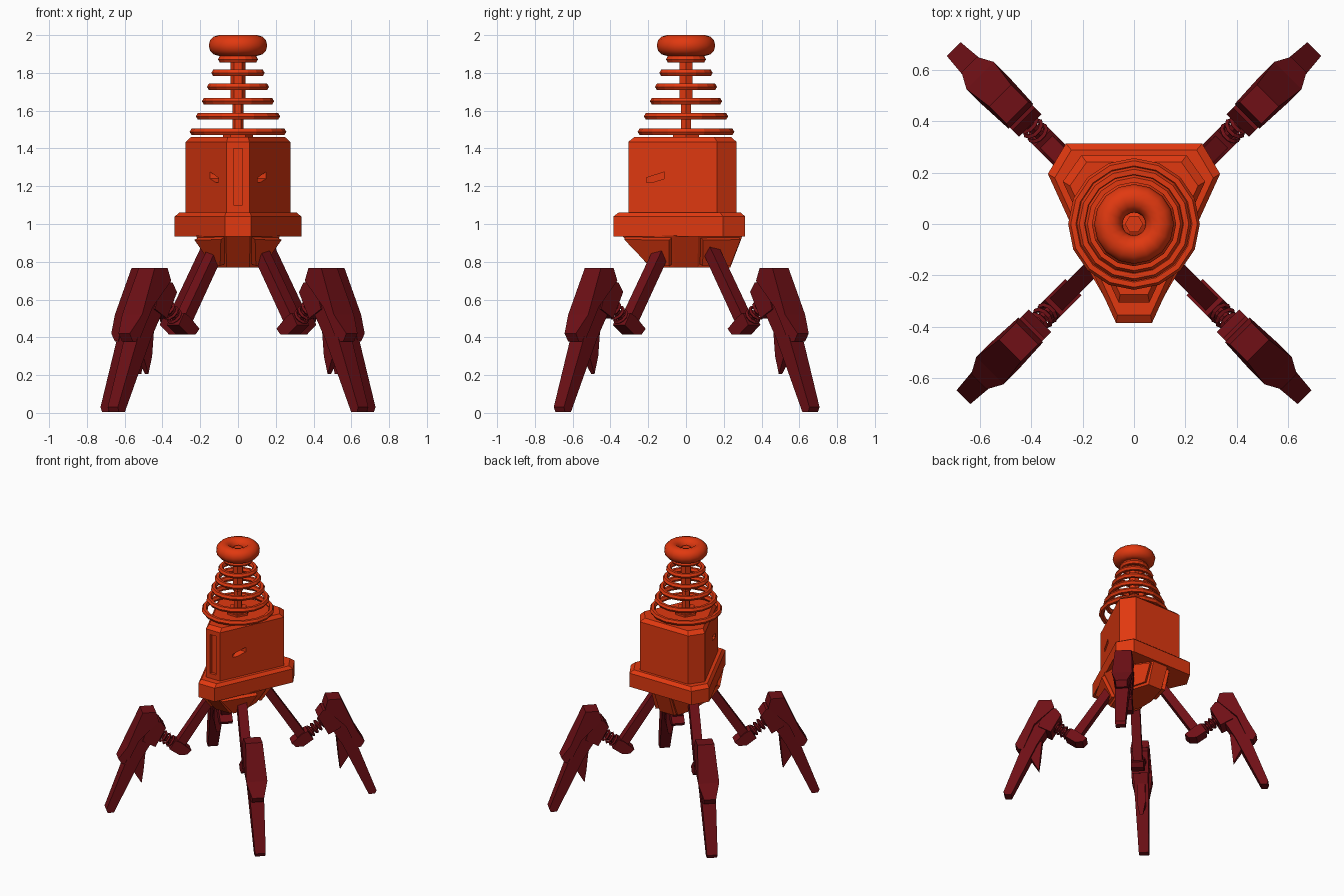
import bpy, bmesh, math
from mathutils import Matrix, Vector

if "Cube" in bpy.data.objects:
    bpy.data.objects.remove(bpy.data.objects["Cube"])


def material(name, rgb):
    m = bpy.data.materials.new(name)
    m.diffuse_color = (*rgb, 1)
    m.use_nodes = True
    m.node_tree.nodes["Principled BSDF"].inputs["Base Color"].default_value = m.diffuse_color
    return m


ORANGE = material("orange_paint", (0.75, 0.04, 0.005))
RED = material("dark_red_paint", (0.16, 0.005, 0.008))


def to_mesh(bm, name, mat):
    bmesh.ops.recalc_face_normals(bm, faces=bm.faces)
    me = bpy.data.meshes.new(name)
    bm.to_mesh(me)
    bm.free()
    me.materials.append(mat)
    return me


def place(me, name, matrix=None):
    ob = bpy.data.objects.new(name, me)
    bpy.context.collection.objects.link(ob)
    if matrix:
        ob.matrix_world = matrix
    return ob


def loft(bm, loops):
    """Skin a stack of equal-length closed loops and cap both ends."""
    rows = [[bm.verts.new(p) for p in loop] for loop in loops]
    n = len(rows[0])
    for a, b in zip(rows, rows[1:]):
        for i in range(n):
            bm.faces.new((a[i], a[(i + 1) % n], b[(i + 1) % n], b[i]))
    bm.faces.new(rows[0][::-1])
    bm.faces.new(rows[-1])


def prism(bm, profile, half):
    """Extrude an (x, z) profile sideways; half is one width or one per point."""
    if not isinstance(half, (list, tuple)):
        half = [half] * len(profile)
    loft(bm, [[(x, s * h, z) for (x, z), h in zip(profile, half)] for s in (-1, 1)])


def ring(bm, matrix, major, minor, n=16, m=6):
    rows = [[bm.verts.new(matrix @ Vector((
        (major + minor * math.cos(b)) * math.cos(a),
        (major + minor * math.cos(b)) * math.sin(a), minor * math.sin(b))))
        for b in (math.tau * j / m for j in range(m))]
        for a in (math.tau * i / n for i in range(n))]
    for i in range(n):
        for j in range(m):
            c, d, k = rows[i], rows[(i + 1) % n], (j + 1) % m
            bm.faces.new((c[j], d[j], d[k], c[k]))


def mirrored(right, z):
    """Right-half outline (back to front) mirrored into a closed loop."""
    return [(x, y, z) for x, y in right] + [(-x, y, z) for x, y in right[::-1]]


# Triangular base plate with a chamfered rim
plate = [(0.265, 0.313), (0.335, 0.195), (0.07, -0.385)]
bm = bmesh.new()
loft(bm, [mirrored(plate, 0.935), mirrored(plate, 1.04),
          mirrored([(x * 0.92, y * 0.92) for x, y in plate], 1.062)])
place(to_mesh(bm, "base_plate", ORANGE), "base_plate")

# Main body with chamfered top
body = [(0.205, 0.267), (0.277, 0.165), (0.06, -0.305)]
bm = bmesh.new()
loft(bm, [mirrored(body, 1.05), mirrored(body, 1.435),
          mirrored([(x * 0.9, y * 0.9) for x, y in body], 1.46)])
body_ob = place(to_mesh(bm, "body", ORANGE), "body")

# Front slot and slanted side slits cut into the body
cuts = bmesh.new()
loft(cuts, [[(-0.025, y, 1.1), (0.025, y, 1.1), (0.025, y, 1.4), (-0.025, y, 1.4)]
            for y in (-0.4, -0.285)])
slit = [(-0.21, 1.22), (-0.21, 1.245), (-0.115, 1.275), (-0.115, 1.24), (-0.18, 1.22)]
for s in (-1, 1):
    loft(cuts, [[(s * x, y, z) for y, z in slit] for x in (0.085, 0.3)])
cutter = place(to_mesh(cuts, "slot_cutter", ORANGE), "slot_cutter")
cutter.hide_render = True
mod = body_ob.modifiers.new("slots", "BOOLEAN")
mod.operation, mod.solver, mod.object = "DIFFERENCE", "EXACT", cutter
bpy.context.view_layer.objects.active = body_ob
bpy.ops.object.modifier_apply(modifier=mod.name)
bpy.data.objects.remove(cutter)

# Eight-sided hip below the plate, recessed panels on its diagonal faces
bm = bmesh.new()
loft(bm, [mirrored([(0.06, 0.235), (0.115, 0.06), (0.115, -0.06), (0.06, -0.19)], 0.77),
          mirrored([(0.065, 0.30), (0.225, 0.065), (0.225, -0.065), (0.065, -0.34)], 0.94)])
bm.normal_update()
diagonal = [f for f in bm.faces if abs(f.normal.x) > 0.2 and abs(f.normal.y) > 0.2]
bmesh.ops.inset_individual(bm, faces=diagonal, thickness=0.022, depth=0)
bmesh.ops.inset_individual(bm, faces=diagonal, thickness=0.004, depth=-0.025)
place(to_mesh(bm, "hip", ORANGE), "hip")

# Stepped hexagonal mast
bm = bmesh.new()
steps = [(0.08, 1.45), (0.08, 1.475), (0.065, 1.475), (0.065, 1.505), (0.03, 1.505),
         (0.03, 1.64), (0.04, 1.64), (0.04, 1.86), (0.055, 1.87), (0.055, 1.92),
         (0.035, 1.93), (0.035, 1.965)]
loft(bm, [[(r * math.cos(i * math.pi / 3), r * math.sin(i * math.pi / 3), z)
           for i in range(6)] for r, z in steps])
place(to_mesh(bm, "mast", ORANGE), "mast")

# Tapering coil rings around the mast
for i, (r, z) in enumerate([(0.255, 1.488), (0.222, 1.57), (0.19, 1.65),
                            (0.163, 1.726), (0.14, 1.80), (0.105, 1.872)]):
    bm = bmesh.new()
    ring(bm, Matrix.Translation((0, 0, z)), r - 0.019, 0.02)
    place(to_mesh(bm, "coil_ring", ORANGE), f"coil_ring_{i + 1}")

# Rounded ring on top
bm = bmesh.new()
ring(bm, Matrix.Translation((0, 0, 1.945)), 0.1, 0.055, 16, 12)
for f in bm.faces:
    f.smooth = True
place(to_mesh(bm, "top_knob", ORANGE), "top_knob")

# Leg parts, drawn once along +x and shared by all four legs
leg = {}


def leg_part(name, *prisms):
    b = bmesh.new()
    for profile, half in prisms:
        prism(b, profile, half)
    leg[name] = to_mesh(b, name, RED)


leg_part("upper_strut",
         ([(0.13, 0.87), (0.155, 0.893), (0.195, 0.88), (0.455, 0.49), (0.40, 0.455)], 0.034))
leg_part("knee_block",
         ([(0.34, 0.445), (0.37, 0.415), (0.425, 0.415), (0.495, 0.465),
           (0.455, 0.53), (0.415, 0.51)], 0.045))
leg_part("shin",
         ([(0.58, 0.70), (0.66, 0.74), (0.81, 0.39), (0.945, 0.03), (0.935, 0.005),
           (0.89, 0.005), (0.705, 0.40), (0.61, 0.56)],
          [0.055, 0.055, 0.05, 0.038, 0.036, 0.036, 0.05, 0.055]))
leg_part("shin_housing",
         ([(0.525, 0.64), (0.56, 0.69), (0.64, 0.70), (0.69, 0.55), (0.60, 0.50)], 0.062))
leg_part("shin_armor",
         ([(0.575, 0.70), (0.595, 0.768), (0.69, 0.768), (0.80, 0.52), (0.86, 0.42),
           (0.835, 0.378), (0.80, 0.378), (0.72, 0.56)],
          [0.068, 0.06, 0.06, 0.075, 0.042, 0.04, 0.05, 0.075]))
leg_part("shin_spur",
         ([(0.665, 0.45), (0.73, 0.40), (0.75, 0.31), (0.69, 0.205), (0.68, 0.30)],
          [0.03, 0.03, 0.03, 0.012, 0.03]))

# Small spring and rod between knee block and shin
a, b = Vector((0.45, 0, 0.485)), Vector((0.58, 0, 0.585))
turn = (b - a).to_track_quat("Z", "Y").to_matrix().to_4x4()
bm = bmesh.new()
for i in range(4):
    ring(bm, Matrix.Translation(a.lerp(b, 0.25 + 0.2 * i)) @ turn, 0.038, 0.01, 10, 4)
bmesh.ops.create_cone(bm, cap_ends=True, segments=6, radius1=0.022, radius2=0.022,
                      depth=(b - a).length, matrix=Matrix.Translation((a + b) / 2) @ turn)
leg["knee_spring"] = to_mesh(bm, "knee_spring", RED)

# Place the four diagonal legs
for side, sx, deg in (("right", 1, 45), ("left", -1, 135)):
    for end, ang, ox, oy in (("back", deg, 0.033, 0.012), ("front", -deg, -0.005, -0.005)):
        m = Matrix.Translation((sx * ox, oy, 0)) @ Matrix.Rotation(math.radians(ang), 4, "Z")
        for part, me in leg.items():
            place(me, f"{end}_{side}_{part}", m)
